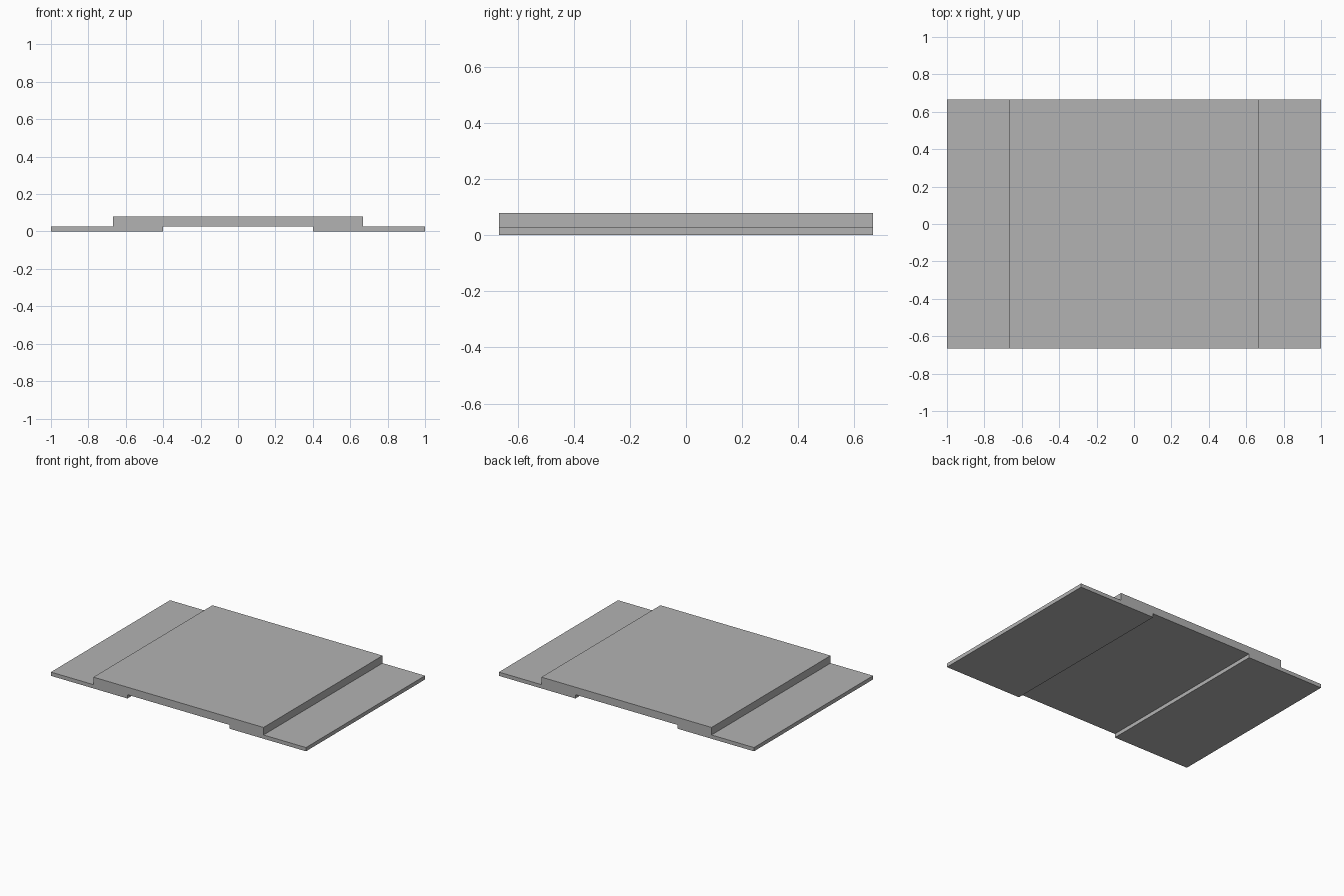
import bpy
import bmesh

cube = bpy.data.objects.get("Cube")
if cube:
    bpy.data.objects.remove(cube, do_unlink=True)

# Flat grey finish
grey = bpy.data.materials.new("plain_grey")
grey.use_nodes = True
color = (0.448, 0.448, 0.448, 1)
grey.diffuse_color = color
grey.node_tree.nodes["Principled BSDF"].inputs["Base Color"].default_value = color

DEPTH = 4 / 3     # front to back
STEP = 0.0267     # flange height and depth of the channel underneath
TOP = 0.08

# Right half of the cross-section, from the channel out and up to the top
half = [(0.4, STEP), (0.4, 0), (1, 0), (1, STEP), (0.667, STEP), (0.667, TOP)]
profile = half + [(-x, z) for x, z in reversed(half)]

# Stepped plate: extrude the mirrored cross-section along y
bm = bmesh.new()
face = bm.faces.new([bm.verts.new((x, -DEPTH / 2, z)) for x, z in profile])
extruded = bmesh.ops.extrude_face_region(bm, geom=[face], use_keep_orig=True)
moved = [g for g in extruded["geom"] if isinstance(g, bmesh.types.BMVert)]
bmesh.ops.translate(bm, verts=moved, vec=(0, DEPTH, 0))
bmesh.ops.recalc_face_normals(bm, faces=bm.faces)

mesh = bpy.data.meshes.new("stepped_plate")
bm.to_mesh(mesh)
bm.free()
mesh.materials.append(grey)
plate = bpy.data.objects.new("stepped_plate", mesh)
bpy.context.collection.objects.link(plate)
